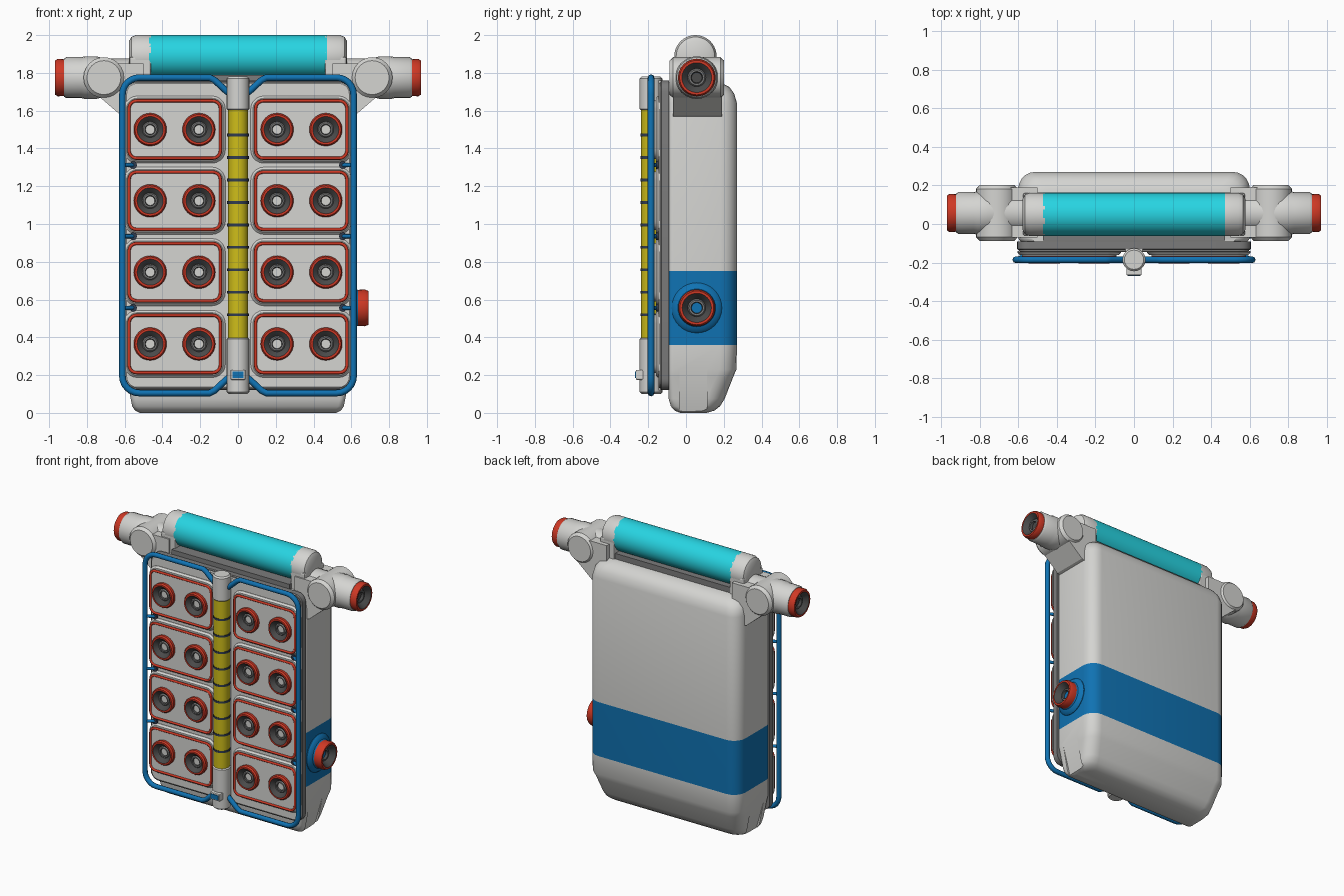
import bpy, bmesh, math
from mathutils import Vector

if "Cube" in bpy.data.objects:
    bpy.data.objects.remove(bpy.data.objects["Cube"])


def material(name, rgb):
    m = bpy.data.materials.new(name)
    m.diffuse_color = (*rgb, 1)
    m.use_nodes = True
    m.node_tree.nodes["Principled BSDF"].inputs["Base Color"].default_value = m.diffuse_color
    return m


LIGHT = material("light grey", (0.66, 0.66, 0.64))
MID = material("mid grey", (0.2, 0.2, 0.2))
DARK = material("dark grey", (0.07, 0.07, 0.07))
BLUE = material("blue", (0.005, 0.17, 0.45))
CYAN = material("cyan", (0.02, 0.66, 0.76))
RED = material("red", (0.62, 0.04, 0.018))
YELLOW = material("yellow", (0.62, 0.51, 0.01))
NAVY = material("slate", (0.03, 0.045, 0.08))


def finish(obj, angle=35):
    bpy.ops.object.select_all(action='DESELECT')
    obj.select_set(True)
    bpy.context.view_layer.objects.active = obj
    bpy.ops.object.shade_smooth_by_angle(angle=math.radians(angle))
    return obj


def loft(name, rings, mats, rule=None, smooth=True):
    """Closed skin through equal-length rings; rule(segment) gives the material slot."""
    bm = bmesh.new()
    vs = [[bm.verts.new(p) for p in ring] for ring in rings]
    n = len(rings[0])
    for k in range(len(vs) - 1):
        for i in range(n):
            j = (i + 1) % n
            f = bm.faces.new((vs[k][i], vs[k][j], vs[k + 1][j], vs[k + 1][i]))
            f.material_index = rule(k) if rule else 0
    bm.faces.new(vs[0][::-1]).material_index = rule(0) if rule else 0
    bm.faces.new(vs[-1]).material_index = rule(len(vs) - 2) if rule else 0
    bmesh.ops.recalc_face_normals(bm, faces=bm.faces)
    me = bpy.data.meshes.new(name)
    bm.to_mesh(me)
    bm.free()
    for m in mats:
        me.materials.append(m)
    obj = bpy.data.objects.new(name, me)
    bpy.context.collection.objects.link(obj)
    return finish(obj) if smooth else obj


def lathe(name, profile, origin, axis, mats, rule=None, segs=32):
    """Profile of (radius, distance) turned round an axis."""
    q = Vector((0, 0, 1)).rotation_difference(Vector(axis))
    o = Vector(origin)
    rings = [[o + q @ Vector((r * math.cos(t), r * math.sin(t), h))
              for t in (2 * math.pi * i / segs for i in range(segs))] for r, h in profile]
    return loft(name, rings, mats, rule)


def rrect(x0, x1, y0, y1, r0, r1=None, n=5):
    """Rounded rectangle; r0 rounds the y0 corners and r1 the y1 corners."""
    r1 = r0 if r1 is None else r1
    pts = []
    for cx, cy, r, a in ((x1 - r0, y0 + r0, r0, -90), (x1 - r1, y1 - r1, r1, 0),
                         (x0 + r1, y1 - r1, r1, 90), (x0 + r0, y0 + r0, r0, 180)):
        for i in range(n + 1):
            t = math.radians(a + 90 * i / n)
            pts.append((cx + r * math.cos(t), cy + r * math.sin(t)))
    return pts


def plate(name, cx, cz, hx, hz, r, y_back, y_front, mat, bevel=0.012):
    """Rounded plate facing the front with a bevelled front edge."""
    rings = []
    for y, d in ((y_back, 0), (y_front + bevel, 0), (y_front, bevel)):
        rings.append([(x, y, z) for x, z in
                      rrect(cx - hx + d, cx + hx - d, cz - hz + d, cz + hz - d, r - d)])
    return loft(name, rings, [mat])


def tube(name, pts, radius, mat, closed=False):
    cu = bpy.data.curves.new(name, 'CURVE')
    cu.dimensions = '3D'
    cu.bevel_depth = radius
    cu.bevel_resolution = 2
    cu.use_fill_caps = True
    sp = cu.splines.new('POLY')
    sp.points.add(len(pts) - 1)
    for p, c in zip(sp.points, pts):
        p.co = (*c, 1)
    sp.use_cyclic_u = closed
    cu.materials.append(mat)
    obj = bpy.data.objects.new(name, cu)
    bpy.context.collection.objects.link(obj)
    bpy.ops.object.select_all(action='DESELECT')
    obj.select_set(True)
    bpy.context.view_layer.objects.active = obj
    bpy.ops.object.convert(target='MESH')
    return finish(bpy.context.object, 50)


def prism(name, xz, y0, y1, mat):
    return loft(name, [[(x, y, z) for x, z in xz] for y in (y0, y1)], [mat], smooth=False)


def box(name, x0, x1, y0, y1, z0, z1, mat, bevel=0.0):
    obj = prism(name, [(x0, z0), (x1, z0), (x1, z1), (x0, z1)], y0, y1, mat)
    if bevel:
        b = obj.modifiers.new("bevel", 'BEVEL')
        b.width, b.segments = bevel, 2
    return obj


def port(name, origin, axis, s, depth=0.035):
    """Red-rimmed socket with a stepped dark funnel."""
    prof = [(0.001, 0), (0.085 * s, 0), (0.087 * s, depth * 0.7), (0.08 * s, depth),
            (0.069 * s, depth), (0.064 * s, depth * 0.9), (0.042 * s, depth * 0.25),
            (0.036 * s, depth * 0.45), (0.028 * s, depth * 0.45), (0.024 * s, depth * 0.1),
            (0.001, depth * 0.1)]
    lathe(name, prof, origin, axis, [RED, DARK, MID], lambda k: 0 if k < 4 else 2 if k in (6, 7) else 1)


# main body, with a blue band and tapered foot: (z, half width, front y, back y)
sections = [(0, .52, -.03, .11), (.012, .545, -.06, .15), (.035, .56, -.08, .18), (.075, .568, -.092, .205),
            (.19, .59, -.096, .25), (.23, .6, -.096, .267), (.36, .6, -.096, .27), (.75, .6, -.096, .27),
            (1.64, .6, -.096, .27), (1.69, .59, -.096, .255), (1.725, .57, -.096, .23), (1.75, .53, -.096, .18)]
body = loft("body", [[(x, y, z) for x, y in rrect(-h, h, a, b, .03, .09)] for z, h, a, b in sections],
            [LIGHT, BLUE], lambda k: int(k == 6), smooth=False)
for s in (-1, 1):
    # sloped notch in each lower side
    cutter = prism("notch_cutter", [(s * .6, .23), (s * .53, -.02), (s * .7, -.02), (s * .7, .23)],
                   -.035, .11, LIGHT)
    cutter.hide_render = True
    mod = body.modifiers.new("notch", 'BOOLEAN')
    mod.operation, mod.object, mod.solver = 'DIFFERENCE', cutter, 'EXACT'
    bpy.context.view_layer.objects.active = body
    bpy.ops.object.modifier_apply(modifier=mod.name)
    bpy.data.objects.remove(cutter)
finish(body)

# backing slab and front plate
plate("backing_slab", 0, .94, .605, .82, .06, -.09, -.135, MID, .006)
plate("front_plate", 0, .94, .595, .81, .06, -.13, -.145, LIGHT, .006)

# socket panels
for s in (-1, 1):
    for cz in (1.5, 1.123, .745, .365):
        plate("panel_pad", s * .335, cz, .268, .178, .07, -.14, -.16, LIGHT)
        plate("socket_panel", s * .335, cz, .245, .155, .045, -.15, -.174, LIGHT, .008)
        tube("panel_trim", [(x, -.174, z) for x, z in
                            rrect(s * .335 - .242, s * .335 + .242, cz - .152, cz + .152, .04)],
             .0085, RED, True)
        for px in (.465, .207):
            port("panel_socket", (s * px, -.17, cz), (0, -1, 0), 1)

# centre column with dark bands and grey ends
Y = -.185
lathe("centre_tube", [(.001, .38), (.053, .38), (.053, 1.62), (.001, 1.62)], (0, Y, 0), (0, 0, 1), [YELLOW], segs=20)
for i in range(1, 10):
    z = .4 + .119 * i
    lathe("tube_band", [(.001, z - .007), (.057, z - .007), (.057, z + .007), (.001, z + .007)],
          (0, Y, 0), (0, 0, 1), [NAVY], segs=20)
for z0, z1 in ((.1, .4), (1.6, 1.78)):
    lathe("tube_end", [(.001, z0), (.05, z0), (.06, z0 + .01), (.06, z1 - .01), (.05, z1), (.001, z1)],
          (0, Y, 0), (0, 0, 1), [LIGHT], segs=20)
box("column_mount", -.045, .045, -.185, -.13, .12, 1.76, LIGHT)
box("button_base", -.04, .04, -.266, -.22, .175, .228, LIGHT, .006)
box("button", -.03, .03, -.27, -.26, .185, .218, BLUE)

# blue rail frames and their pegs
for s in (-1, 1):
    corner = [(.612 - .09 + .09 * math.sin(t), 1.685 + .09 * math.cos(t))
              for t in (math.pi / 2 * i / 6 for i in range(7))]
    half = [(.04, 1.69), (.06, 1.702), (.125, 1.762), (.15, 1.775)] + corner
    path = half + [(x, 1.88 - z) for x, z in reversed(half)]
    tube("rail", [(s * x, Y, z) for x, z in path], .0175, BLUE)
    for z in (1.312, .935, .556):
        tube("rail_peg", [(s * .61, Y, z), (s * .57, -.165, z), (s * .545, -.14, z)], .011, BLUE)
        lathe("peg_foot", [(.001, 0), (.02, 0), (.02, .02), (.001, .02)], (s * .555, -.14, z), (0, -1, 0),
              [NAVY], segs=12)

# top canister with grey end caps
TY, TZ = .05, 1.888
lathe("canister", [(.001, -.47), (.112, -.47), (.112, .47), (.001, .47)], (0, TY, TZ), (1, 0, 0), [CYAN], segs=40)
box("canister_cradle", -.47, .47, -.085, .15, 1.68, 1.79, MID)
for s in (-1, 1):
    lathe("canister_cap", [(.001, .46), (.112, .46), (.112, .54), (.102, .565), (.08, .577), (.001, .577)],
          (0, TY, TZ), (s, 0, 0), [LIGHT], segs=40)
    box("cap_block", s * .46, s * .575, -.06, .16, 1.68, 1.885, LIGHT, .01)

    # shoulder joint, bracket and outer socket
    AY, AZ = .057, 1.775
    prism("arm_bracket", [(s * x, z) for x, z in
                          ((.5, 1.85), (.66, 1.85), (.79, 1.72), (.73, 1.67), (.62, 1.575), (.5, 1.54))],
          -.07, .19, LIGHT)
    lathe("shoulder_joint", [(.001, -.145), (.09, -.145), (.108, -.125), (.108, .125), (.09, .145), (.001, .145)],
          (s * .71, AY, AZ), (0, 1, 0), [LIGHT], segs=24)
    lathe("arm_sleeve", [(.001, .5), (.1, .5), (.1, .7), (.113, .75), (.113, .81), (.108, .83), (.108, .91),
                         (.1, .922), (.001, .922)], (0, AY, AZ), (s, 0, 0), [LIGHT], segs=24)
    port("arm_socket", (s * .92, AY, AZ), (s, 0, 0), 1.14, .048)

# side valve on the right
lathe("valve_base", [(.001, .58), (.133, .58), (.133, .604), (.122, .618), (.1, .626), (.092, .64), (.001, .64)],
      (0, .057, .556), (1, 0, 0), [BLUE])
port("side_valve", (.63, .057, .556), (1, 0, 0), 1.12, .06)
